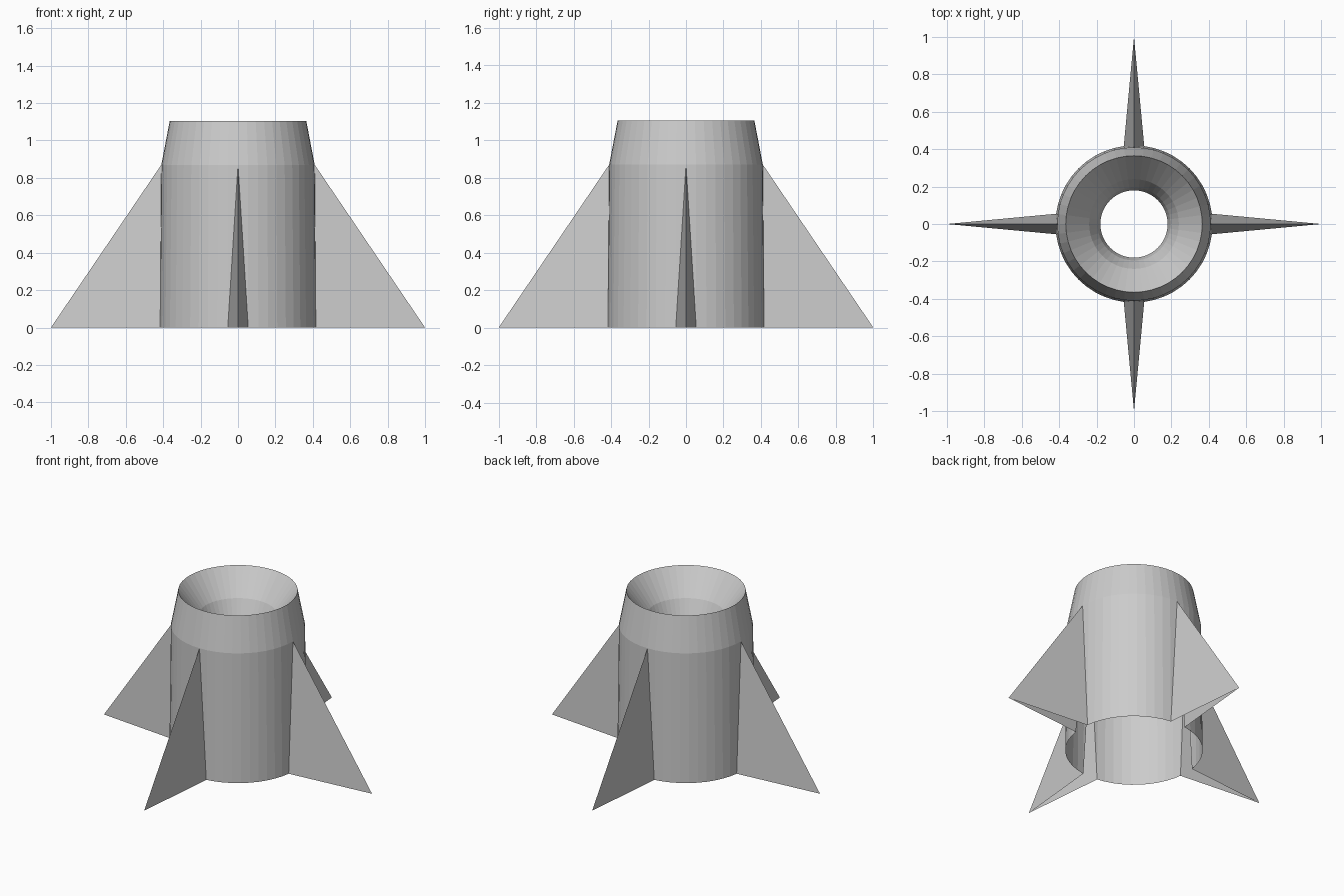
import bpy, bmesh
from math import cos, sin, pi

cube = bpy.data.objects.get("Cube")
if cube:
    bpy.data.objects.remove(cube, do_unlink=True)

SEG = 48                 # sides of the round body
FINS = 4
STEP = SEG // FINS       # sides between neighbouring fins

grey = bpy.data.materials.new("plain_grey")
grey.use_nodes = True
colour = (0.6, 0.6, 0.6, 1)
grey.diffuse_color = colour
grey.node_tree.nodes["Principled BSDF"].inputs["Base Color"].default_value = colour


def point(i, r, z):
    a = 2 * pi * i / SEG
    return (r * cos(a), r * sin(a), z)


def ring(bm, r, z):
    return [bm.verts.new(point(i, r, z)) for i in range(SEG)]


def finish(bm, name):
    mesh = bpy.data.meshes.new(name)
    bm.to_mesh(mesh)
    bm.free()
    mesh.materials.append(grey)
    obj = bpy.data.objects.new(name, mesh)
    bpy.context.collection.objects.link(obj)
    return obj


def skin(bm, low, high, slotted=False):
    """Join two rings; a slotted skin leaves a pointed opening behind each fin."""
    for i in range(SEG):
        j = (i + 1) % SEG
        if slotted and i % STEP == 0:
            face = (low[j], high[j], high[i])
        elif slotted and j % STEP == 0:
            face = (low[i], high[j], high[i])
        else:
            face = (low[i], low[j], high[j], high[i])
        bm.faces.new(face)


BASE_R, SHOULDER_R, SHOULDER_Z = 0.42, 0.41, 0.87
RIM_R, RIM_Z = 0.365, 1.105

# Thin outer wall, tapered collar and the funnel inside the rim
bm = bmesh.new()
base = ring(bm, BASE_R, 0)
shoulder = ring(bm, SHOULDER_R, SHOULDER_Z)
rim = ring(bm, RIM_R, RIM_Z)
skin(bm, base, shoulder, slotted=True)
skin(bm, shoulder, rim)
upper = rim
for r, z in [(0.24, 0.94), (0.195, 0.84), (0.18, 0.76)]:
    lower = ring(bm, r, z)
    skin(bm, upper, lower)
    upper = lower
# Remove the ring vertices left unused at the foot of each slot
bmesh.ops.delete(bm, geom=[v for v in bm.verts if not v.link_faces], context='VERTS')
finish(bm, "body_shell")

# Hollow wedge fins, open at the bottom and towards the body
for n, name in enumerate(["left_fin", "back_fin", "right_fin", "front_fin"]):
    k = n * STEP
    bm = bmesh.new()
    apex = bm.verts.new(point(k, SHOULDER_R, SHOULDER_Z))
    tip = bm.verts.new(point(k, 1, 0))
    foot_a = bm.verts.new(point(k - 1, BASE_R, 0))
    foot_b = bm.verts.new(point(k + 1, BASE_R, 0))
    bm.faces.new((foot_a, tip, apex))
    bm.faces.new((tip, foot_b, apex))
    finish(bm, name)
